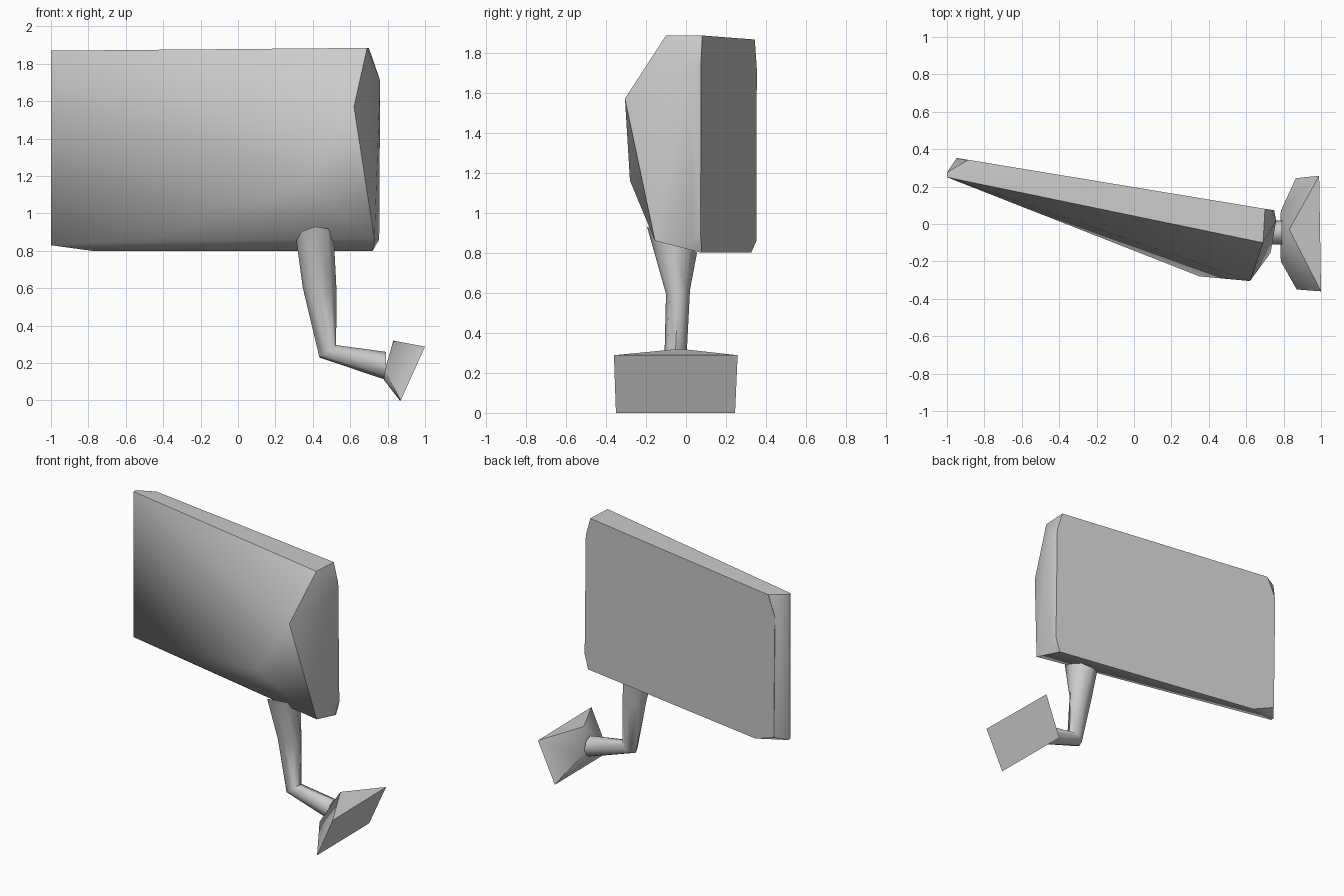
import bpy, bmesh, math
from mathutils import Vector

if "Cube" in bpy.data.objects:
    bpy.data.objects.remove(bpy.data.objects["Cube"], do_unlink=True)

# One plain grey for every part
grey = bpy.data.materials.new("plain_grey")
grey.use_nodes = True
grey.diffuse_color = (0.6, 0.6, 0.6, 1)
for node in grey.node_tree.nodes:
    if node.type == 'BSDF_PRINCIPLED':
        node.inputs["Base Color"].default_value = grey.diffuse_color


def finish(name, bm, smooth_angle):
    bmesh.ops.recalc_face_normals(bm, faces=bm.faces)
    mesh = bpy.data.meshes.new(name)
    bm.to_mesh(mesh)
    bm.free()
    mesh.materials.append(grey)
    obj = bpy.data.objects.new(name, mesh)
    bpy.context.collection.objects.link(obj)
    bpy.ops.object.select_all(action='DESELECT')
    obj.select_set(True)
    bpy.context.view_layer.objects.active = obj
    if smooth_angle:
        bpy.ops.object.shade_smooth_by_angle(angle=math.radians(smooth_angle))
    return obj


def hull(name, points, smooth_angle):
    bm = bmesh.new()
    for p in points:
        bm.verts.new(p)
    out = bmesh.ops.convex_hull(bm, input=bm.verts)
    loose = {g for g in out["geom_interior"] + out["geom_unused"]
             if isinstance(g, bmesh.types.BMVert)}
    bmesh.ops.delete(bm, geom=list(loose), context='VERTS')
    bmesh.ops.dissolve_limit(bm, angle_limit=math.radians(1),
                             verts=bm.verts, edges=bm.edges)
    return finish(name, bm, smooth_angle)


def tube(name, rings, sides, smooth_angle):
    # Each ring is a centre and two half-axes
    bm = bmesh.new()
    loops = []
    for centre, u, v in rings:
        loop = []
        for i in range(sides):
            a = math.tau * i / sides
            loop.append(bm.verts.new(Vector(centre) + Vector(u) * math.cos(a)
                                     + Vector(v) * math.sin(a)))
        loops.append(loop)
    for low, high in zip(loops, loops[1:]):
        for i in range(sides):
            j = (i + 1) % sides
            bm.faces.new((low[i], low[j], high[j], high[i]))
    bm.faces.new(loops[0])
    bm.faces.new(loops[-1])
    return finish(name, bm, smooth_angle)


# Reflecting face outline (x, z) on a slanted plane
outline = [(0.70, 1.885), (0.74, 1.75), (0.75, 0.9), (0.72, 0.8),
           (-0.78, 0.8), (-0.94, 0.86), (-0.95, 1.72), (-0.89, 1.865)]


def slant(x, z, offset=0.0):
    return (x, 0.08 - 0.165 * (x - 0.69) + offset, z)


# Housing: bulging front, rim and back edge
front = [(0.69, -0.1, 1.885), (0.62, -0.305, 1.57), (0.35, -0.28, 1.16),
         (0.73, -0.155, 0.86), (-0.4, 0.07, 0.87)]
rim = [(0.76, 0.02, 1.71), (0.755, 0.03, 0.86)]
rim += [(-1, y, z) for y in (0.25, 0.275) for z in (0.83, 1.87)]
hull("mirror_housing", front + rim + [slant(*p) for p in outline], 45)

# Thin reflecting plate
bm = bmesh.new()
face = bm.faces.new([bm.verts.new(slant(x, z)) for x, z in outline])
plate = bmesh.ops.extrude_face_region(bm, geom=[face])
for g in plate["geom"]:
    if isinstance(g, bmesh.types.BMVert):
        g.co.y += 0.003
finish("mirror_glass", bm, 0)

# Bent support arm
tube("support_arm", [
    ((0.412, -0.07, 0.865), (0.1, 0, 0.01), (0, 0.125, -0.065)),
    ((0.436, -0.04, 0.605), (0.09, 0, 0), (0, 0.06, 0.01)),
    ((0.48, -0.053, 0.263), (0.045, 0, 0.033), (0, 0.055, 0)),
    ((0.79, -0.045, 0.185), (0, 0, 0.075), (0, 0.065, 0)),
], 8, 50)

# Mounting base with a flat outer plate
hull("mounting_base", [
    (1.0, -0.36, 0.288), (0.99, 0.258, 0.288),
    (0.87, -0.35, 0), (0.865, 0.245, 0),
    (0.83, -0.03, 0.32), (0.785, -0.2, 0.16), (0.785, 0.07, 0.16),
    (0.78, -0.05, 0.11)], 40)
